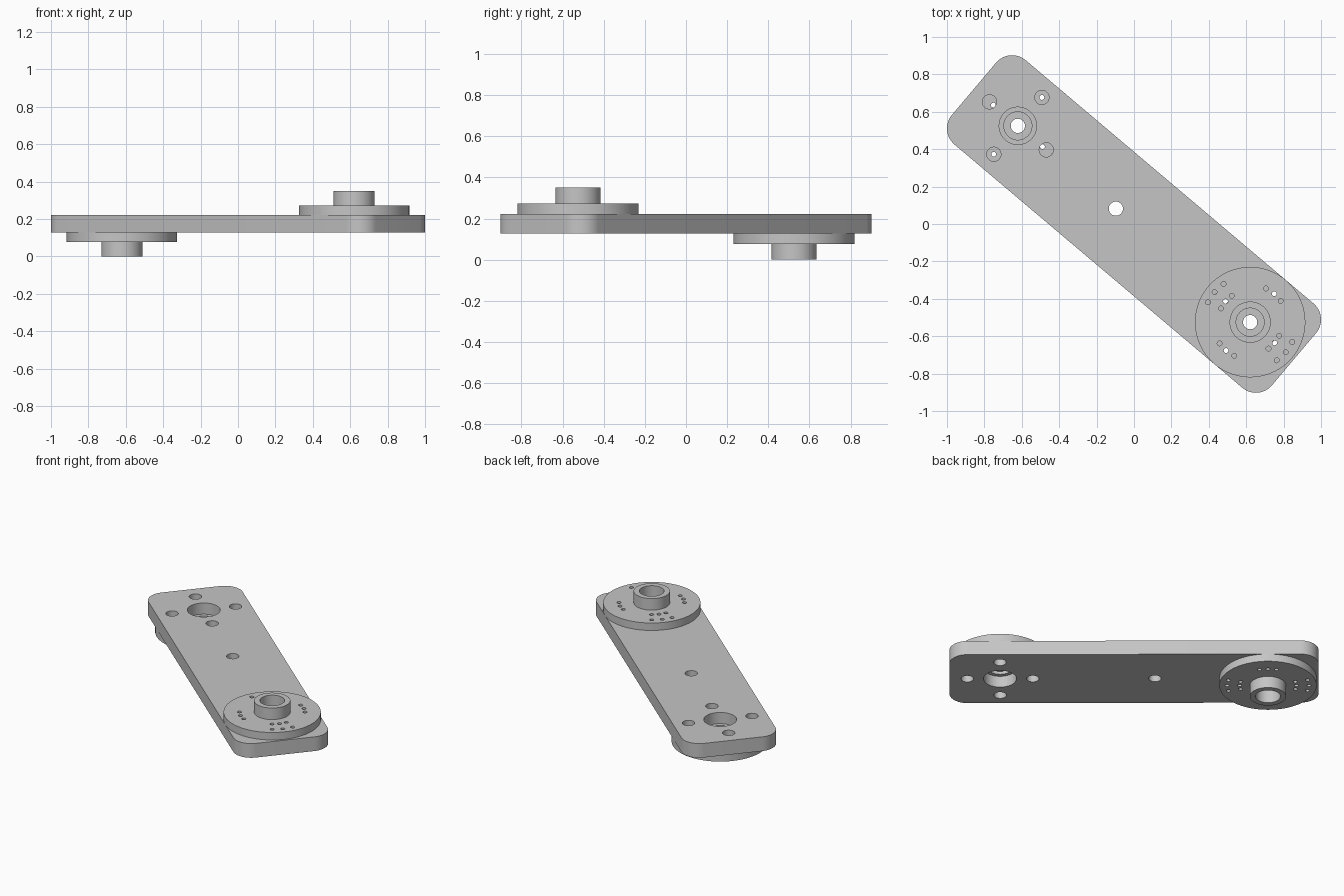
import bpy, bmesh
from math import sin, cos, pi, radians
from mathutils import Matrix, Vector

if "Cube" in bpy.data.objects:
    bpy.data.objects.remove(bpy.data.objects["Cube"])

HALF_L, HALF_W, CORNER = 1.12, 0.295, 0.112
Z_LOW, Z_HIGH, HEIGHT = 0.1275, 0.2225, 0.35
PIVOT = 0.813
TURN = Matrix.Rotation(radians(-40.2), 4, 'Z')
# Half turn about the plate's short axis, swapping ends and sides
FLIP = (Matrix.Translation((0, 0, HEIGHT / 2)) @ Matrix.Rotation(pi, 4, 'Y')
        @ Matrix.Translation((0, 0, -HEIGHT / 2)))

grey = bpy.data.materials.new("grey metal")
grey.use_nodes = True
colour = (0.56, 0.56, 0.56, 1)
grey.diffuse_color = colour
grey.node_tree.nodes["Principled BSDF"].inputs["Base Color"].default_value = colour


def make_object(name, bm):
    bmesh.ops.recalc_face_normals(bm, faces=bm.faces)
    mesh = bpy.data.meshes.new(name)
    bm.to_mesh(mesh)
    bm.free()
    mesh.materials.append(grey)
    obj = bpy.data.objects.new(name, mesh)
    bpy.context.collection.objects.link(obj)
    return obj


def drill(obj, holes, segments):
    """Cut separate holes given as (x, y, radius, bottom, top)."""
    bm = bmesh.new()
    for x, y, r, low, high in holes:
        bmesh.ops.create_cone(bm, cap_ends=True, segments=segments, radius1=r, radius2=r,
                              depth=high - low,
                              matrix=Matrix.Translation((x, y, (low + high) / 2)))
    cutter = make_object("hole_cutter", bm)
    cutter.hide_render = True
    mod = obj.modifiers.new("holes", 'BOOLEAN')
    mod.operation = 'DIFFERENCE'
    mod.solver = 'EXACT'
    mod.object = cutter
    bpy.context.view_layer.objects.active = obj
    bpy.ops.object.modifier_apply(modifier=mod.name)
    bpy.data.objects.remove(cutter)


def finish(obj):
    bpy.ops.object.select_all(action='DESELECT')
    obj.select_set(True)
    bpy.context.view_layer.objects.active = obj
    bpy.ops.object.shade_smooth_by_angle(angle=radians(30))


# Rounded arm plate
bm = bmesh.new()
outline = []
for quarter, (sx, sy) in enumerate([(1, 1), (-1, 1), (-1, -1), (1, -1)]):
    for i in range(13):
        a = (quarter + i / 12) * pi / 2
        outline.append(bm.verts.new((sx * (HALF_L - CORNER) + CORNER * cos(a),
                                     sy * (HALF_W - CORNER) + CORNER * sin(a), Z_LOW)))
base = bm.faces.new(outline)
top = bmesh.ops.extrude_face_region(bm, geom=[base])["geom"]
bmesh.ops.translate(bm, vec=(0, 0, Z_HIGH - Z_LOW),
                    verts=[v for v in top if isinstance(v, bmesh.types.BMVert)])
plate = make_object("arm_plate", bm)

# Bearing bores, with a lip next to each flange, and bolt holes around them
LIP = 0.02
drill(plate, [(s * PIVOT, 0, 0.075, 0, HEIGHT) for s in (-1, 1)], 48)
drill(plate, [(-PIVOT, 0, 0.1, Z_LOW + LIP, HEIGHT),
              (PIVOT, 0, 0.1, 0, Z_HIGH - LIP)], 48)
bolts = [(s * PIVOT + 0.199 * cos(k * pi / 2), 0.199 * sin(k * pi / 2), 0.038, 0, HEIGHT)
         for s in (-1, 1) for k in range(4)]
drill(plate, bolts + [(-0.127, 0, 0.038, 0, HEIGHT)], 32)
plate.data.transform(TURN)
finish(plate)

# Round flange with a hollow hub, turned from one profile
profile = [(0.038, Z_HIGH), (HALF_W, Z_HIGH), (HALF_W, 0.2725), (0.11, 0.2725),
           (0.11, HEIGHT), (0.075, HEIGHT), (0.075, 0.255), (0.038, 0.255)]


def make_flange(name, flip):
    bm = bmesh.new()
    steps = 96
    rings = [[bm.verts.new((PIVOT + r * cos(2 * pi * i / steps), r * sin(2 * pi * i / steps), z))
              for r, z in profile] for i in range(steps)]
    for i in range(steps):
        a, b = rings[i], rings[(i + 1) % steps]
        for j in range(len(profile)):
            k = (j + 1) % len(profile)
            bm.faces.new((a[j], b[j], b[k], a[k]))
    obj = make_object(name, bm)
    # Rows of three screw holes, two rows on the long axis and one across it
    holes = []
    for radius, start in [(0.172, 0), (0.249, 0), (0.199, 90)]:
        for side in (0, 180):
            for step in (-15, 0, 15):
                a = radians(start + side + step)
                holes.append((PIVOT + radius * cos(a), radius * sin(a), 0.013, 0, HEIGHT))
    drill(obj, holes, 16)
    obj.data.transform(TURN @ FLIP if flip else TURN)
    finish(obj)


make_flange("upper_flange", False)
make_flange("lower_flange", True)
